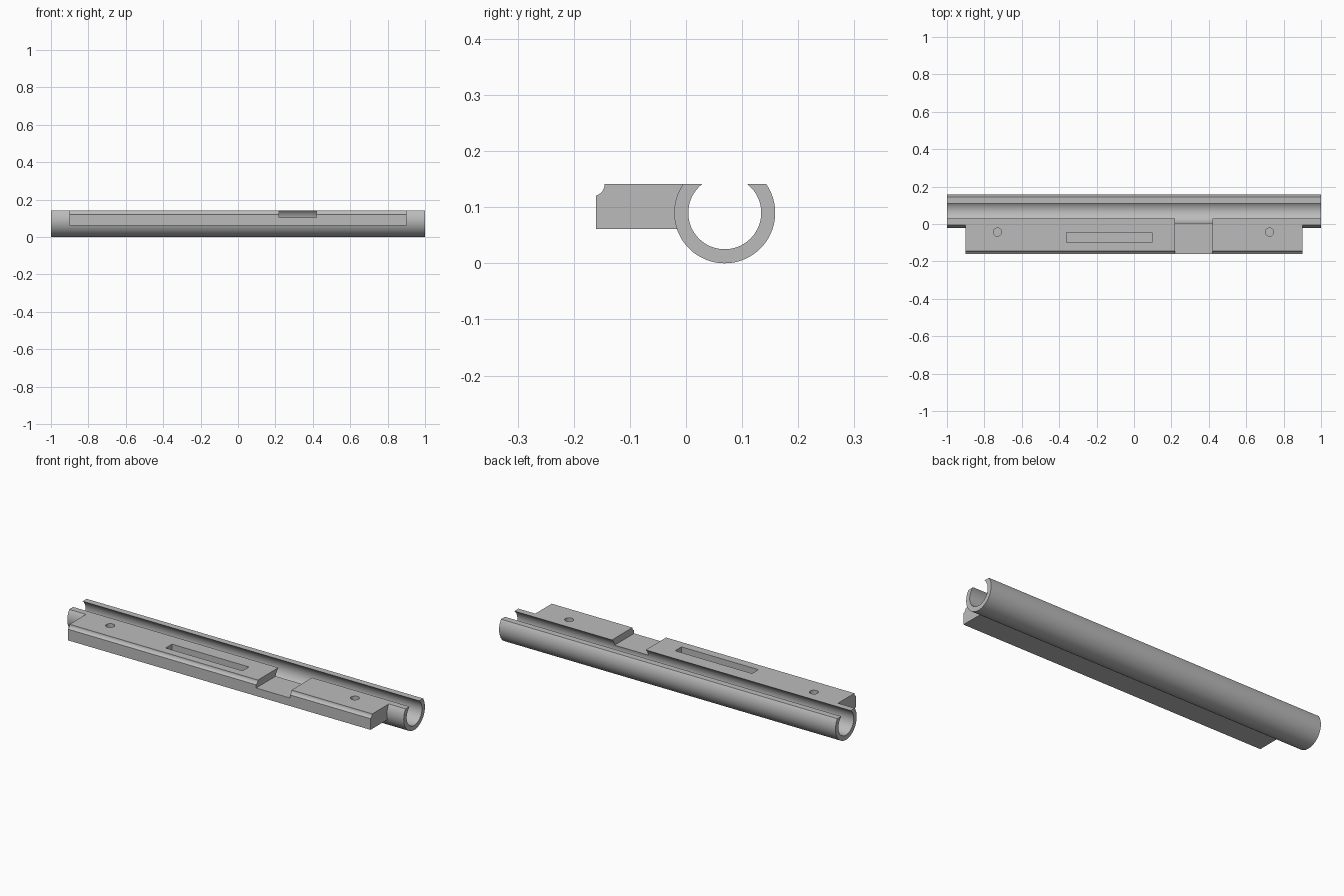
import bpy, bmesh
from math import cos, sin, asin, acos, pi

if "Cube" in bpy.data.objects:
    bpy.data.objects.remove(bpy.data.objects["Cube"], do_unlink=True)

CY, CZ, R_OUT, R_IN = 0.069, 0.09, 0.09, 0.065   # tube section
TOP, BOTTOM, FRONT = 0.141, 0.061, -0.16         # rail section

grey = bpy.data.materials.new("plain grey")
grey.use_nodes = True
grey.diffuse_color = (0.5, 0.5, 0.5, 1)
grey.node_tree.nodes["Principled BSDF"].inputs["Base Color"].default_value = (0.5, 0.5, 0.5, 1)


def arc(cy, cz, r, a0, a1, n):
    return [(cy + r * cos(a0 + (a1 - a0) * i / n), cz + r * sin(a0 + (a1 - a0) * i / n))
            for i in range(n + 1)]


def extrude(name, profile, x0, x1):
    """Sweep a closed (y, z) profile along x."""
    bm = bmesh.new()
    face = bm.faces.new([bm.verts.new((x0, y, z)) for y, z in profile])
    new = bmesh.ops.extrude_face_region(bm, geom=[face])["geom"]
    bmesh.ops.translate(bm, vec=(x1 - x0, 0, 0),
                        verts=[v for v in new if isinstance(v, bmesh.types.BMVert)])
    bmesh.ops.recalc_face_normals(bm, faces=bm.faces)
    return finish(name, bm)


def finish(name, bm):
    mesh = bpy.data.meshes.new(name)
    bm.to_mesh(mesh)
    bm.free()
    mesh.materials.append(grey)
    ob = bpy.data.objects.new(name, mesh)
    bpy.context.collection.objects.link(ob)
    return ob


def box(name, x0, x1, y0, y1, z0, z1):
    return extrude(name, [(y0, z0), (y1, z0), (y1, z1), (y0, z1)], x0, x1)


def hole(name, x, y, r, z0, z1):
    bm = bmesh.new()
    bmesh.ops.create_cone(bm, cap_ends=True, segments=32, radius1=r, radius2=r, depth=z1 - z0)
    bmesh.ops.translate(bm, vec=(x, y, (z0 + z1) / 2), verts=bm.verts)
    return finish(name, bm)


def combine(ob, other, operation):
    mod = ob.modifiers.new(operation, "BOOLEAN")
    mod.operation, mod.object, mod.solver = operation, other, "EXACT"
    bpy.context.view_layer.objects.active = ob
    bpy.ops.object.modifier_apply(modifier=mod.name)
    bpy.data.objects.remove(other, do_unlink=True)


# Open-topped tube: a C-shaped section with its lips cut level
lip_out, lip_in = asin((TOP - CZ) / R_OUT), asin((TOP - CZ) / R_IN)
section = (arc(CY, CZ, R_OUT, lip_out, -pi - lip_out, 80)
           + arc(CY, CZ, R_IN, -pi - lip_in, lip_in, 72))
body = extrude("slotted_tube_with_rail", section, -1, 1)

# Side rail: coved front edge, back edge buried in the tube wall
R_MID = 0.078
a_top, a_low = asin((TOP - CZ) / R_MID), asin((BOTTOM - CZ) / R_MID)
cove = arc(FRONT - 0.006, TOP, 0.021, 0, -acos(0.006 / 0.021), 10)
rail = extrude("rail", cove + [(FRONT, BOTTOM)]
               + arc(CY, CZ, R_MID, pi - a_low, pi - a_top, 16), -0.9, 0.9)
combine(body, rail, "UNION")

# Cross notch, stepped slot and screw holes
cutters = [
    box("notch_cutter", 0.22, 0.42, -0.2, CY, 0.104, 0.2),
    extrude("slot_cutter", [(-0.1, 0.09), (-0.068, 0.09), (-0.068, 0.083),
                            (-0.046, 0.083), (-0.046, 0.2), (-0.1, 0.2)], -0.36, 0.097),
]
for x in (-0.73, 0.725):
    cutters.append(hole("screw_hole_cutter", x, -0.043, 0.022, 0.085, 0.2))
for cutter in cutters:
    combine(body, cutter, "DIFFERENCE")

# Smooth curves, crisp edges
bpy.ops.object.select_all(action="DESELECT")
body.select_set(True)
bpy.context.view_layer.objects.active = body
bpy.ops.object.shade_smooth_by_angle(angle=pi / 6)
